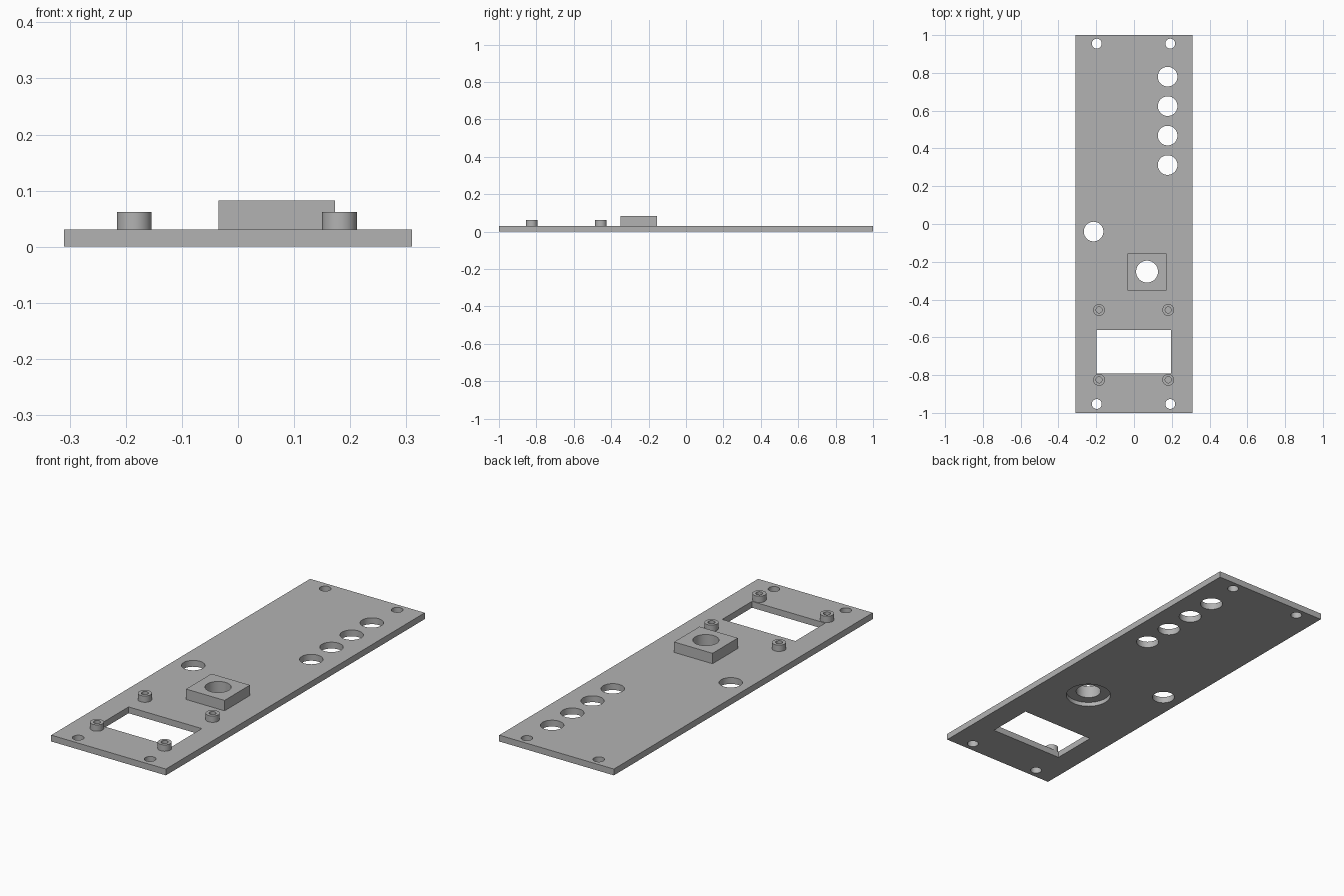
import bpy
import bmesh
import math
from mathutils import Matrix

cube = bpy.data.objects.get("Cube")
if cube:
    bpy.data.objects.remove(cube, do_unlink=True)

grey = bpy.data.materials.new("panel grey")
grey.use_nodes = True
colour = (0.45, 0.45, 0.45, 1)
grey.diffuse_color = colour
grey.node_tree.nodes["Principled BSDF"].inputs["Base Color"].default_value = colour

PLATE_TOP = 0.031
POST_TOP = 0.062
BLOCK_TOP = 0.082
SOCKET = (0.069, -0.252)


def add_box(bm, x0, x1, y0, y1, z0, z1):
    place = Matrix.Translation(((x0 + x1) / 2, (y0 + y1) / 2, (z0 + z1) / 2))
    size = Matrix.Diagonal((x1 - x0, y1 - y0, z1 - z0, 1))
    bmesh.ops.create_cube(bm, size=1, matrix=place @ size)


def add_cylinder(bm, x, y, radius, z0, z1, sides=48):
    bmesh.ops.create_cone(bm, cap_ends=True, segments=sides, radius1=radius,
                          radius2=radius, depth=z1 - z0,
                          matrix=Matrix.Translation((x, y, (z0 + z1) / 2)))


def make_object(name, bm):
    mesh = bpy.data.meshes.new(name)
    bm.to_mesh(mesh)
    bm.free()
    mesh.materials.append(grey)
    obj = bpy.data.objects.new(name, mesh)
    bpy.context.collection.objects.link(obj)
    return obj


def combine(target, tool, operation):
    mod = target.modifiers.new(tool.name, "BOOLEAN")
    mod.operation = operation
    mod.solver = "EXACT"
    mod.object = tool
    bpy.context.view_layer.objects.active = target
    bpy.ops.object.modifier_apply(modifier=mod.name)
    bpy.data.objects.remove(tool, do_unlink=True)


posts = [(x, y) for x in (-0.185, 0.181) for y in (-0.455, -0.825)]

# Flat base plate
bm = bmesh.new()
add_box(bm, -0.31, 0.31, -1, 1, 0, PLATE_TOP)
panel = make_object("mounting_panel", bm)

# Raised socket block and four screw posts, sunk slightly into the plate
bm = bmesh.new()
add_box(bm, -0.035, 0.173, -0.351, -0.155, 0.026, BLOCK_TOP)
for x, y in posts:
    add_cylinder(bm, x, y, 0.031, 0.026, POST_TOP)
combine(panel, make_object("raised_bosses", bm), "UNION")

# Through holes, display window and blind screw holes
bm = bmesh.new()
add_box(bm, -0.199, 0.197, -0.791, -0.561, -0.1, 0.2)
for x in (-0.197, 0.192):
    for y in (-0.953, 0.955):
        add_cylinder(bm, x, y, 0.026, -0.1, 0.2)
for i in range(4):
    add_cylinder(bm, 0.178, 0.78 - 0.156 * i, 0.052, -0.1, 0.2)
add_cylinder(bm, -0.214, -0.04, 0.052, -0.1, 0.2)
add_cylinder(bm, *SOCKET, 0.058, -0.1, 0.2)
for x, y in posts:
    add_cylinder(bm, x, y, 0.016, PLATE_TOP, 0.2)
combine(panel, make_object("hole_cutter", bm), "DIFFERENCE")

# Round recess under the socket
bm = bmesh.new()
add_cylinder(bm, *SOCKET, 0.104, -0.1, 0.021, 64)
combine(panel, make_object("recess_cutter", bm), "DIFFERENCE")

# Smooth round walls, sharp rims
bpy.ops.object.select_all(action="DESELECT")
panel.select_set(True)
bpy.context.view_layer.objects.active = panel
bpy.ops.object.shade_smooth_by_angle(angle=math.radians(30))
